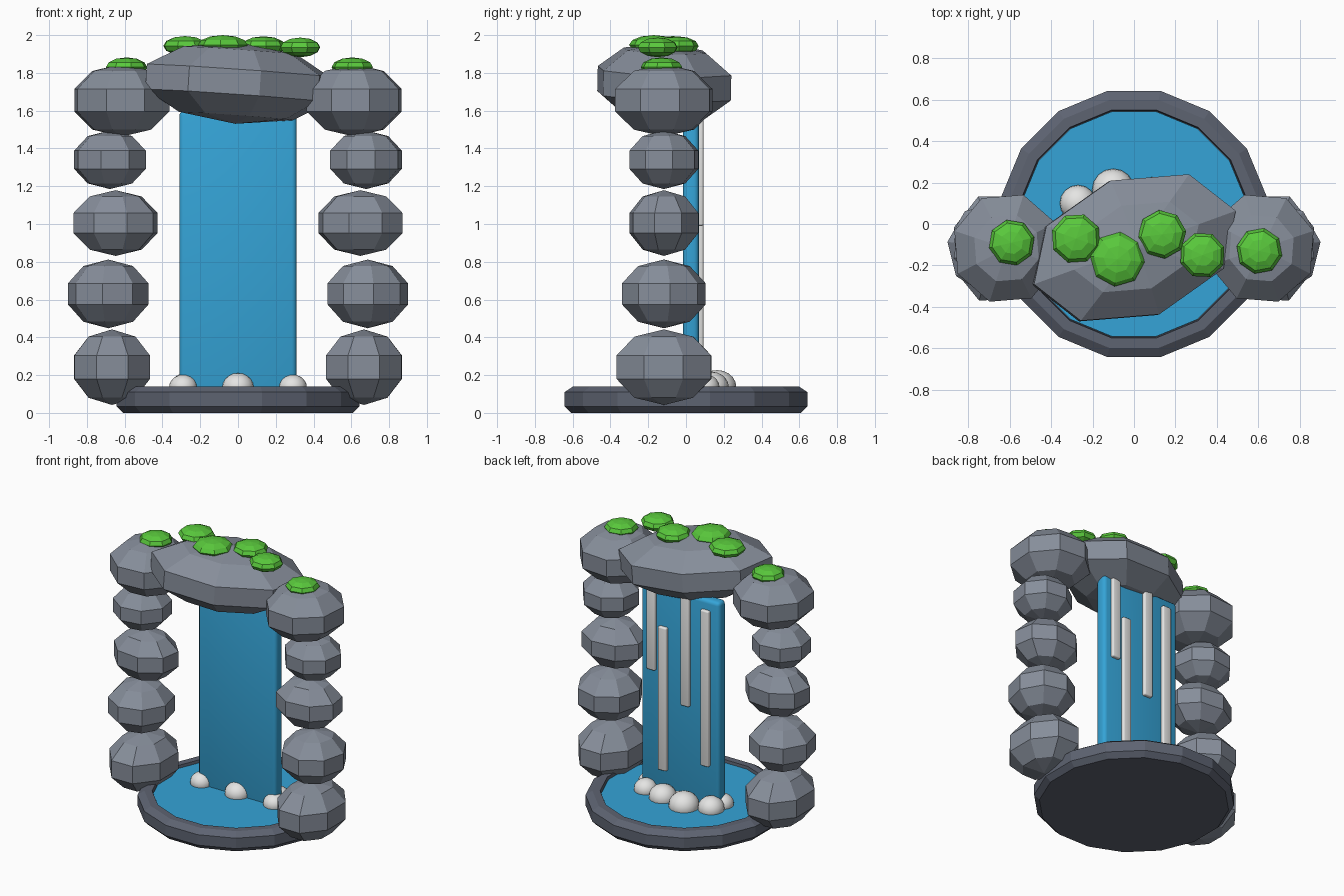
import bpy, bmesh, math
from mathutils import Matrix, Euler, Vector

cube = bpy.data.objects.get("Cube")
if cube:
    bpy.data.objects.remove(cube, do_unlink=True)


def material(name, rgb):
    m = bpy.data.materials.new(name)
    m.use_nodes = True
    m.diffuse_color = (*rgb, 1)
    m.node_tree.nodes["Principled BSDF"].inputs["Base Color"].default_value = (*rgb, 1)
    return m


ROCK = material("grey rock", (0.24, 0.27, 0.325))
BASIN = material("dark basin stone", (0.11, 0.125, 0.165))
WATER = material("blue water", (0.035, 0.37, 0.68))
FOAM = material("white foam", (0.78, 0.78, 0.77))
MOSS = material("green moss", (0.10, 0.58, 0.045))


def finish(name, bm, mat, smooth=False):
    bmesh.ops.recalc_face_normals(bm, faces=bm.faces)
    for f in bm.faces:
        f.smooth = smooth
    mesh = bpy.data.meshes.new(name)
    bm.to_mesh(mesh)
    bm.free()
    mesh.materials.append(mat)
    ob = bpy.data.objects.new(name, mesh)
    bpy.context.collection.objects.link(ob)
    return ob


def ball(name, loc, size, mat, turn=0, tilt=0, spin=0, segs=8, rings=5, smooth=False):
    # Ellipsoid: spin moves the facets, tilt and turn rotate the finished shape
    bm = bmesh.new()
    rot = Euler((0, math.radians(tilt), math.radians(turn))).to_matrix().to_4x4()
    m = (Matrix.Translation(loc) @ rot @ Matrix.Diagonal((*size, 1))
         @ Matrix.Rotation(math.radians(spin), 4, "Z"))
    bmesh.ops.create_uvsphere(bm, u_segments=segs, v_segments=rings, radius=1, matrix=m)
    return finish(name, bm, mat, smooth)


def slab(name, lo, hi, mat, bevel):
    bm = bmesh.new()
    lo, hi = Vector(lo), Vector(hi)
    m = Matrix.Translation((lo + hi) / 2) @ Matrix.Diagonal((*(hi - lo), 1))
    bmesh.ops.create_cube(bm, size=1, matrix=m)
    bmesh.ops.bevel(bm, geom=bm.edges[:], offset=bevel, segments=3, profile=0.5,
                    affect="EDGES")
    ob = finish(name, bm, mat, True)
    bpy.ops.object.select_all(action="DESELECT")
    ob.select_set(True)
    bpy.context.view_layer.objects.active = ob
    bpy.ops.object.shade_smooth_by_angle(angle=math.radians(40))
    return ob


def lathe(name, profile, mat, sides=16):
    # Revolve a radius/height profile and cap both open ends
    bm = bmesh.new()
    rings = []
    for r, z in profile:
        angles = [(i + 0.5) * math.tau / sides for i in range(sides)]
        rings.append([bm.verts.new((r * math.cos(a), r * math.sin(a), z)) for a in angles])
    for a, b in zip(rings, rings[1:]):
        for i in range(sides):
            j = (i + 1) % sides
            bm.faces.new((a[i], a[j], b[j], b[i]))
    bm.faces.new(rings[0])
    bm.faces.new(rings[-1])
    return finish(name, bm, mat)


# Round basin and its pool
lathe("basin", [(0.62, 0), (0.655, 0.035), (0.655, 0.11), (0.61, 0.14),
                (0.56, 0.14), (0.555, 0.09)], BASIN)
lathe("pool_water", [(0.553, 0.092), (0.553, 0.122)], WATER)

# Two stacked rock columns: x, z, half sizes, facet spin
column = [
    (0.667, 0.242, 0.228, 0.285, 0.200, 22),
    (0.687, 0.630, 0.226, 0.235, 0.182, 8),
    (0.648, 1.005, 0.242, 0.198, 0.174, 30),
    (0.678, 1.340, 0.206, 0.198, 0.155, 14),
    (0.615, 1.655, 0.278, 0.285, 0.192, 18),
]
for side, label in ((-1, "right"), (1, "left")):
    for i, (x, z, sx, sy, sz, spin) in enumerate(column, 1):
        ball(f"{label}_column_rock_{i}", (side * x, -0.117, z), (sx, sy, sz),
             ROCK, spin=spin * side)

# Long capstone across the columns
ball("capstone", (0, -0.115, 1.745), (0.546, 0.361, 0.215), ROCK, turn=20, tilt=4)

# Moss cushions on the tops
moss = [(-0.59, -0.09, 1.83, 0.112), (-0.28, -0.07, 1.943, 0.122),
        (-0.08, -0.17, 1.948, 0.132), (0.135, -0.05, 1.942, 0.118),
        (0.33, -0.15, 1.935, 0.112), (0.605, -0.13, 1.83, 0.112)]
for i, (x, y, z, r) in enumerate(moss, 1):
    ball(f"moss_{i}", (x, y, z), (r, r, 0.052), MOSS, spin=i * 13, rings=6)

# Falling water sheet with foam streaks on its back
slab("waterfall", (-0.31, -0.015, 0.1), (0.31, 0.068, 1.6), WATER, 0.025)
streaks = [(0.22, 0.99, 1.58), (0.13, 0.29, 1.32), (-0.05, 0.80, 1.6), (-0.207, 0.41, 1.53)]
for i, (x, low, high) in enumerate(streaks, 1):
    slab(f"foam_streak_{i}", (x - 0.034, 0.055, low), (x + 0.034, 0.092, high), FOAM, 0.01)

# Foam puffs at the foot of the fall
puffs = [(-0.27, 0.10, 0.088), (-0.10, 0.165, 0.102), (0.09, 0.135, 0.092),
         (0.25, 0.10, 0.078), (-0.29, 0.0, 0.075), (0, -0.005, 0.085), (0.29, 0.0, 0.075)]
for i, (x, y, r) in enumerate(puffs, 1):
    ball(f"foam_puff_{i}", (x, y, 0.135), (r, r, r * 0.9), FOAM,
         segs=16, rings=10, smooth=True)
